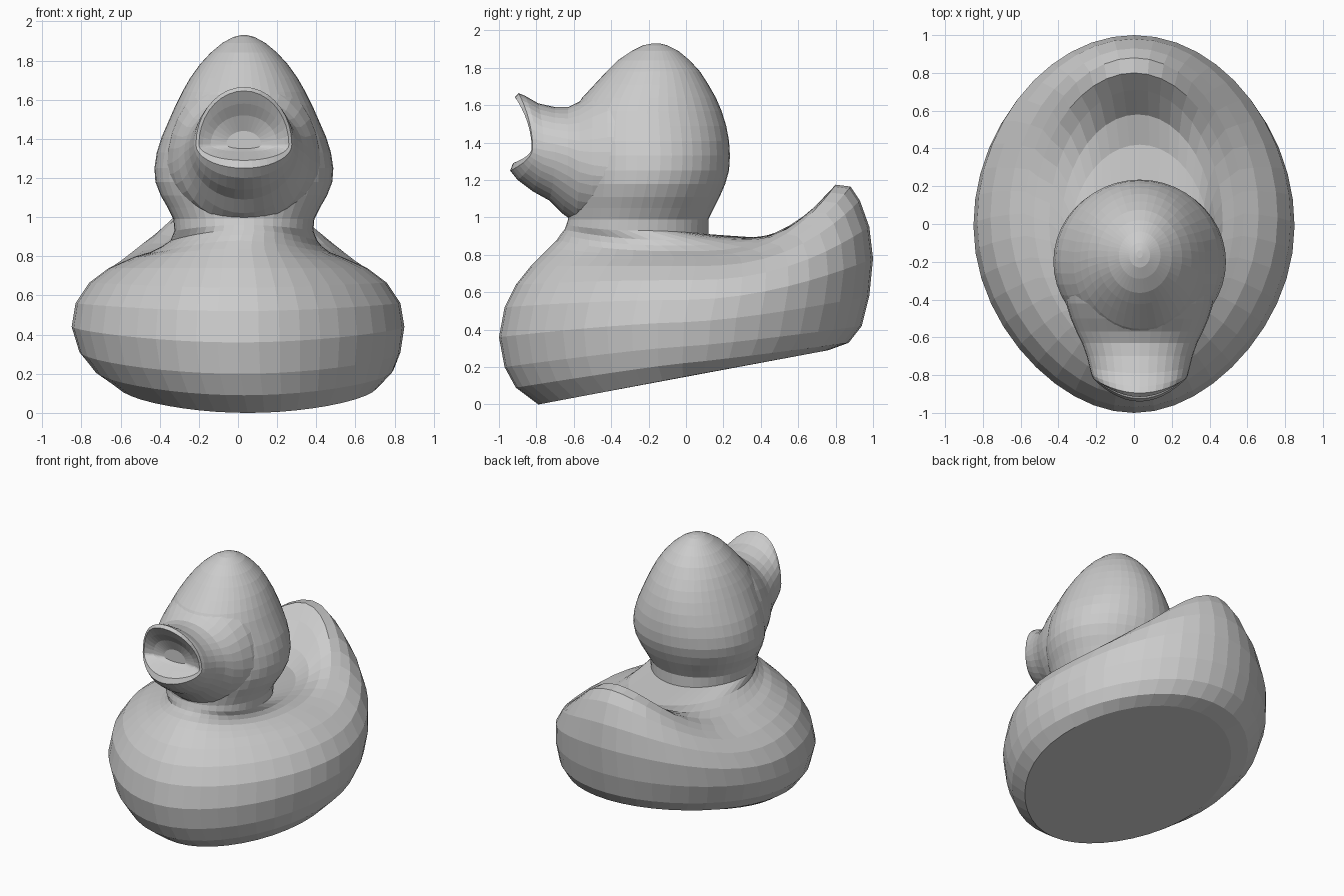
import bpy, bmesh
from math import sin, cos, tau

if "Cube" in bpy.data.objects:
    bpy.data.objects.remove(bpy.data.objects["Cube"])

grey = bpy.data.materials.new("plain grey")
grey.use_nodes = True
grey.diffuse_color = (0.6, 0.6, 0.6, 1)
grey.node_tree.nodes["Principled BSDF"].inputs["Base Color"].default_value = (0.6, 0.6, 0.6, 1)


def loft(name, rings):
    """Skin closed rings of points into a closed solid."""
    bm = bmesh.new()
    loops = [[bm.verts.new(p) for p in ring] for ring in rings]
    for low, high in zip(loops, loops[1:]):
        for i in range(len(low)):
            j = (i + 1) % len(low)
            bm.faces.new((low[i], low[j], high[j], high[i]))
    bm.faces.new(loops[0][::-1])
    bm.faces.new(loops[-1])
    bmesh.ops.recalc_face_normals(bm, faces=bm.faces)
    mesh = bpy.data.meshes.new(name)
    bm.to_mesh(mesh)
    bm.free()
    mesh.materials.append(grey)
    obj = bpy.data.objects.new(name, mesh)
    bpy.context.collection.objects.link(obj)
    return obj


def body_ring(cx, rx, front, back, side_z, power, taper=0.0, n=44):
    """Egg-shaped ring whose height bends from front to sides to back."""
    (yf, zf), (yb, zb) = front, back
    points = []
    for i in range(n):
        a = tau * i / n
        t = sin(a)
        end_z, narrow = (zb, taper / 3) if t > 0 else (zf, taper)
        z = side_z + (end_z - side_z) * abs(t) ** power
        width = rx * (1 - narrow * t * t)
        points.append((cx + width * cos(a), (yf + yb) / 2 + (yb - yf) / 2 * t, z))
    return points


# Body from the tilted flat base up to the upturned tail, then in to the neck
body = [
    (.05, .67, (-.79, 0), (.76, .29), .147, 1, .12),
    (.03, .765, (-.91, .09), (.87, .33), .22, 1.1, .12),
    (.01, .82, (-.97, .20), (.94, .42), .31, 1.2, .12),
    (0, .85, (-1, .36), (.98, .58), .44, 1.4, .12),
    (0, .83, (-.97, .52), (1, .78), .56, 1.8, .12),
    (0, .76, (-.91, .64), (.98, .95), .665, 2.2, .12),
    (0, .66, (-.83, .74), (.93, 1.09), .74, 2.5, .12),
    (0, .58, (-.77, .80), (.88, 1.165), .775, 2.7, .1),
    (0, .53, (-.73, .84), (.80, 1.175), .797, 2.8, .1),
    (.01, .46, (-.69, .88), (.71, 1.08), .82, 2.8, .06),
    (.02, .41, (-.67, .91), (.58, .94), .85, 2.5, .03),
    (.03, .375, (-.65, .935), (.42, .89), .88, 2),
    (.03, .355, (-.64, .96), (.12, .91), .93, 2),
]
# Egg-shaped head: height, half width, front y, back y
head = [
    (.99, .36, -.63, .12), (1.05, .39, -.63, .15), (1.11, .425, -.63, .18),
    (1.18, .452, -.63, .21), (1.25, .457, -.63, .23), (1.33, .445, -.63, .235),
    (1.41, .42, -.63, .23), (1.49, .385, -.62, .215), (1.57, .35, -.60, .19),
    (1.64, .315, -.555, .16), (1.71, .275, -.49, .12), (1.78, .225, -.425, .075),
    (1.84, .17, -.365, .02), (1.89, .11, -.29, -.04), (1.92, .055, -.23, -.10),
    (1.93, .015, -.18, -.14),
]
rings = [body_ring(*r) for r in body]
rings += [body_ring(.03, rx, (yf, z), (yb, z), z, 1) for z, rx, yf, yb in head]
duck = loft("duck", rings)


def bill_ring(y, rx, top, mid, bottom, jut_top, jut_low, n=36):
    """Upright oval whose upper and lower lips push forward of the mouth corners."""
    points = []
    for i in range(n):
        s, c = sin(tau * i / n), cos(tau * i / n)
        reach, jut = (top - mid, jut_top) if s > 0 else (mid - bottom, jut_low)
        points.append((.03 + rx * c, y - jut * s * s, mid + reach * s))
    return points


# Cheeks running into an open bill: outside, rolled lips, then the shallow mouth
bill = [
    (-.32, .40, 1.77, 1.26, .98, 0, 0), (-.42, .39, 1.735, 1.27, .97, 0, 0),
    (-.50, .365, 1.68, 1.28, .96, 0, 0), (-.57, .335, 1.62, 1.30, .97, 0, .02),
    (-.63, .305, 1.59, 1.33, 1.02, 0, .03), (-.70, .28, 1.59, 1.35, 1.09, 0, .03),
    (-.76, .265, 1.61, 1.36, 1.14, .03, .06), (-.80, .255, 1.65, 1.37, 1.20, .06, .10),
    (-.82, .245, 1.665, 1.37, 1.25, .075, .12), (-.825, .23, 1.645, 1.37, 1.29, .09, .10),
    (-.815, .21, 1.58, 1.37, 1.32, .06, .04), (-.80, .17, 1.52, 1.37, 1.335, .03, .02),
    (-.79, .09, 1.44, 1.37, 1.35, 0, 0),
]
bill_part = loft("open_bill", [bill_ring(*r) for r in bill])

# Weld the bill to the head so that no surface is left inside
union = duck.modifiers.new("weld bill", 'BOOLEAN')
union.operation = 'UNION'
union.solver = 'EXACT'
union.object = bill_part
bpy.context.view_layer.objects.active = duck
bpy.ops.object.modifier_apply(modifier=union.name)
bpy.data.objects.remove(bill_part)
